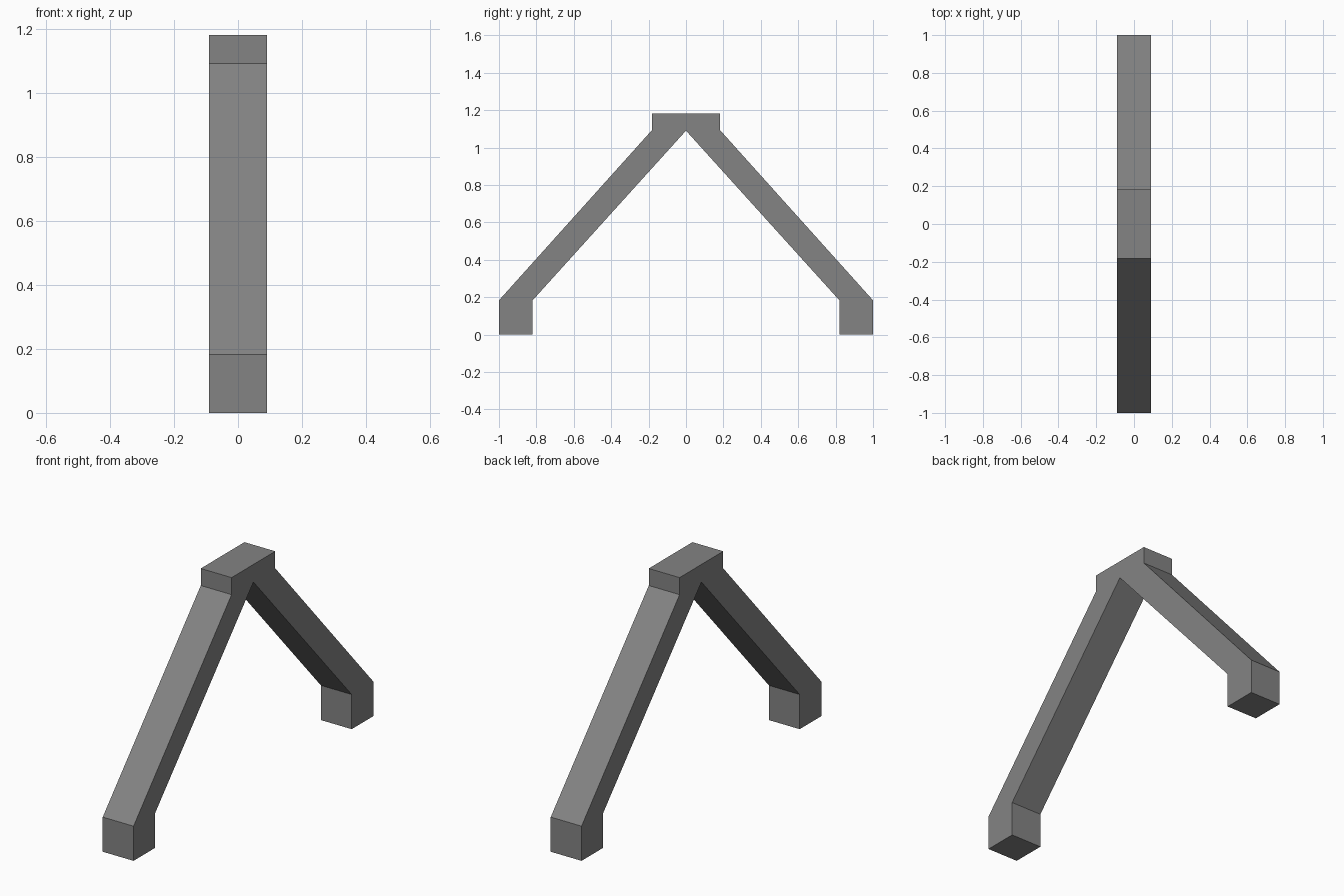
import bpy, bmesh

if "Cube" in bpy.data.objects:
    bpy.data.objects.remove(bpy.data.objects["Cube"])

HALF_WIDTH = 0.09

# Side profile (y, z) of one half: foot, sloping leg, flat cap
half = [(0, 1.09), (0.82, 0.183), (0.82, 0), (1, 0),
        (1, 0.183), (0.182, 1.093), (0.182, 1.183)]
# Mirror it into the full arch outline (the inner apex is shared)
outline = half + [(-y, z) for y, z in reversed(half[1:])]

# Extrude the outline across the width
bm = bmesh.new()
face = bm.faces.new([bm.verts.new((-HALF_WIDTH, y, z)) for y, z in outline])
result = bmesh.ops.extrude_face_region(bm, geom=[face])
moved = [g for g in result["geom"] if isinstance(g, bmesh.types.BMVert)]
bmesh.ops.translate(bm, verts=moved, vec=(2 * HALF_WIDTH, 0, 0))
bmesh.ops.recalc_face_normals(bm, faces=bm.faces)

mesh = bpy.data.meshes.new("a_frame_support")
bm.to_mesh(mesh)
bm.free()

# Dark grey finish
grey = bpy.data.materials.new("dark_grey")
grey.diffuse_color = (0.23, 0.23, 0.23, 1)
grey.use_nodes = True
grey.node_tree.nodes["Principled BSDF"].inputs["Base Color"].default_value = grey.diffuse_color
mesh.materials.append(grey)
bpy.context.collection.objects.link(bpy.data.objects.new("a_frame_support", mesh))
